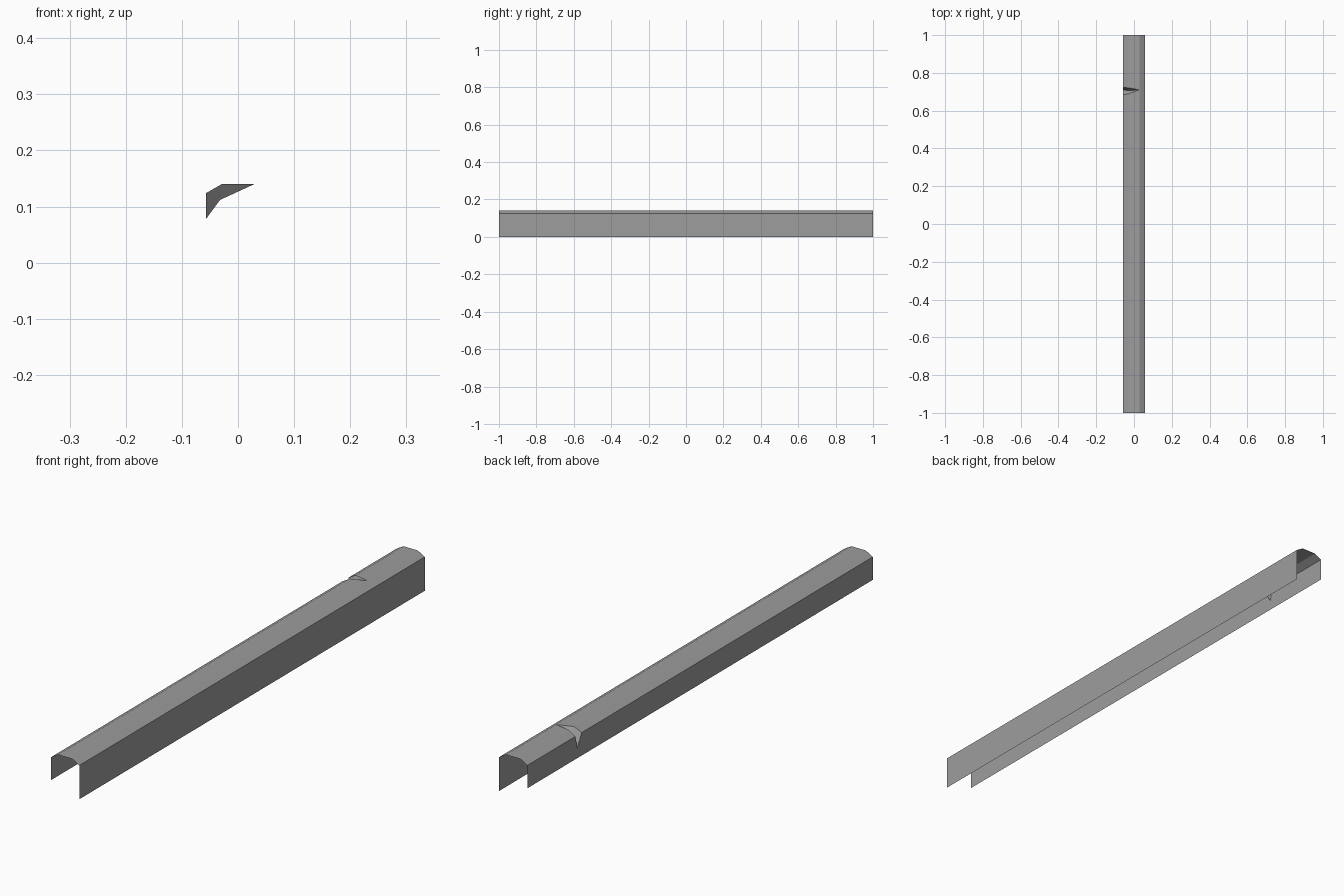
import bpy
import bmesh

cube = bpy.data.objects.get("Cube")
if cube:
    bpy.data.objects.remove(cube, do_unlink=True)

# One grey for the whole thin sheet
grey = bpy.data.materials.new("plain_grey")
grey.use_nodes = True
colour = (0.34, 0.34, 0.34, 1)
grey.diffuse_color = colour
grey.node_tree.nodes["Principled BSDF"].inputs["Base Color"].default_value = colour

# Cross-section sizes
SIDE, RIDGE = 0.057, 0.029
TOP, SHOULDER, SHORT_EDGE = 0.14, 0.124, 0.04


def make_object(name, polygons):
    """Build a flat-shaded sheet from polygons that share corners."""
    bm = bmesh.new()
    corners = {}
    for polygon in polygons:
        for p in polygon:
            if p not in corners:
                corners[p] = bm.verts.new(p)
        bm.faces.new([corners[p] for p in polygon])
    mesh = bpy.data.meshes.new(name)
    bm.to_mesh(mesh)
    bm.free()
    mesh.materials.append(grey)
    obj = bpy.data.objects.new(name, mesh)
    bpy.context.collection.objects.link(obj)


def ends(x, z):
    """Front and back end of one long edge."""
    return (x, -1, z), (x, 1, z)


# Long edges, running from the short wall over the top to the tall wall
short_f, short_b = ends(-SIDE, SHORT_EDGE)
low_f, low_b = ends(-SIDE, SHOULDER)
ridge_f, ridge_b = ends(-RIDGE, TOP)
far_f, far_b = ends(RIDGE, TOP)
drop_f, drop_b = ends(SIDE, SHOULDER)
tall_f, tall_b = ends(SIDE, 0)

# Dent: front rim, back rim and valley, meeting at one tip
tip = (RIDGE, 0.71, TOP)
front_rim = [(-SIDE, 0.685, SHOULDER), (-RIDGE, 0.689, TOP)]
back_rim = [(-SIDE, 0.722, SHOULDER), (-RIDGE, 0.721, TOP)]
valley = [(-SIDE, 0.711, 0.078), (-0.032, 0.706, 0.112)]

make_object("channel_cover", [
    # short wall with the dent's triangular opening
    [short_f, low_f, front_rim[0], valley[0], back_rim[0], low_b, short_b][::-1],
    # bevel on the dented side, split by the dent
    [low_f, front_rim[0], front_rim[1], ridge_f][::-1],
    [back_rim[0], low_b, ridge_b, back_rim[1]][::-1],
    # flat top around the dent
    [ridge_f, far_f, tip, front_rim[1]],
    [tip, far_b, ridge_b, back_rim[1]],
    # bevel and tall wall on the plain side
    [far_f, drop_f, drop_b, far_b, tip],
    [drop_f, tall_f, tall_b, drop_b],
])

# The two creased sides of the dent
make_object("dent", [
    [front_rim[0], valley[0], valley[1], front_rim[1]][::-1],
    [front_rim[1], valley[1], tip][::-1],
    [back_rim[0], valley[0], valley[1], back_rim[1]],
    [back_rim[1], valley[1], tip],
])
